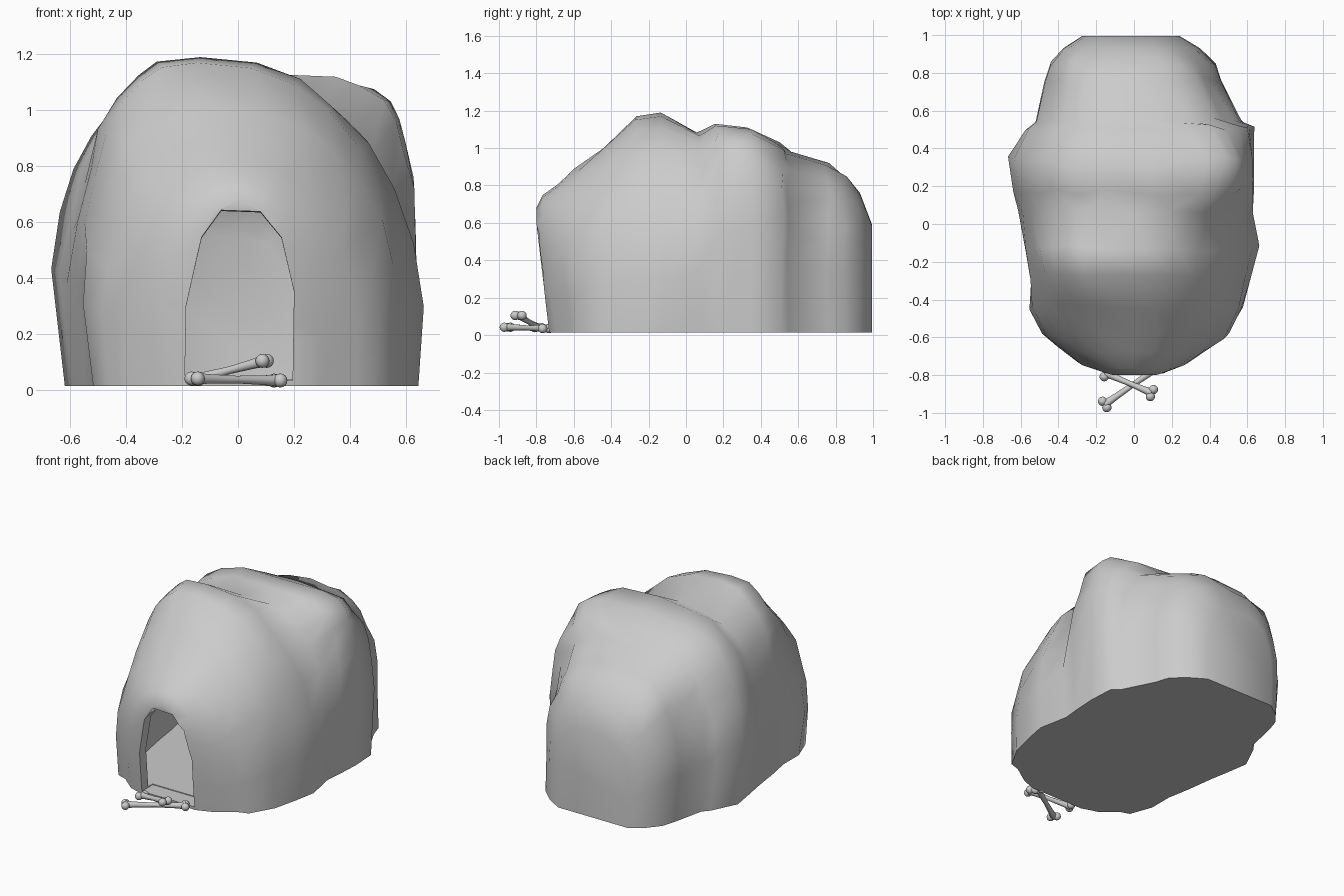
import bpy, bmesh, math, random
from mathutils import Vector

if "Cube" in bpy.data.objects:
    bpy.data.objects.remove(bpy.data.objects["Cube"])

BASE = 0.015
WALL = 0.04


def mesh_object(name, bm):
    bmesh.ops.recalc_face_normals(bm, faces=bm.faces)
    me = bpy.data.meshes.new(name)
    bm.to_mesh(me)
    bm.free()
    ob = bpy.data.objects.new(name, me)
    bpy.context.collection.objects.link(ob)
    return ob


def loft(name, rings):
    # Skin closed rings of equal length and cap both ends
    bm = bmesh.new()
    loops = [[bm.verts.new(p) for p in r] for r in rings]
    n = len(loops[0])
    for a, b in zip(loops, loops[1:]):
        for i in range(n):
            j = (i + 1) % n
            bm.faces.new((a[i], a[j], b[j], b[i]))
    bm.faces.new(loops[0])
    bm.faces.new(loops[-1])
    return mesh_object(name, bm)


def activate(ob):
    bpy.ops.object.select_all(action='DESELECT')
    ob.select_set(True)
    bpy.context.view_layer.objects.active = ob


# Rock arches from front to back: y, left x, right x, height, apex x,
# squareness of left and right shoulder
sections = [
    (-0.80, -0.20, 0.21, 0.68, 0.00, 2.3, 2.3),
    (-0.765, -0.32, 0.31, 0.75, 0.00, 2.3, 2.3),
    (-0.68, -0.43, 0.44, 0.81, 0.00, 2.4, 2.3),
    (-0.59, -0.50, 0.51, 0.89, 0.00, 2.6, 2.3),
    (-0.44, -0.56, 0.60, 1.00, -0.05, 2.7, 2.3),
    (-0.28, -0.56, 0.64, 1.17, -0.14, 2.8, 2.3),
    (-0.13, -0.59, 0.67, 1.19, -0.14, 2.8, 2.3),
    (0.07, -0.62, 0.63, 1.08, 0.00, 3.0, 2.8),
    (0.17, -0.64, 0.64, 1.13, 0.10, 3.2, 4.2),
    (0.34, -0.67, 0.65, 1.11, 0.10, 3.4, 5.0),
    (0.51, -0.58, 0.64, 1.03, 0.05, 3.2, 4.0),
    (0.55, -0.54, 0.59, 0.98, 0.00, 3.0, 3.4),
    (0.76, -0.49, 0.48, 0.92, 0.00, 3.0, 3.0),
    (0.85, -0.46, 0.45, 0.86, 0.00, 3.0, 3.0),
    (0.93, -0.39, 0.36, 0.76, 0.00, 3.0, 3.0),
    (0.995, -0.29, 0.25, 0.59, 0.00, 3.0, 3.0),
]


def rock_ring(sec, base=BASE, count=16):
    y, xl, xr, h, cx, nl, nr = sec
    random.seed(int(h * 1000))
    ring = []
    for i in range(count + 1):
        t = math.pi * i / count
        c, s = math.cos(t), max(0.0, math.sin(t))
        e = nr if c > 0 else nl
        half = (xr - cx) if c > 0 else (cx - xl)
        u = math.copysign(abs(c) ** (2 / e), c)
        z = base + (h - base) * s ** (2 / e)
        taper = 1 - (0.04 if c > 0 else 0.08) * max(0, 1 - z / 0.4)
        x = (cx + half * u) * taper
        dx, dy = random.uniform(-0.014, 0.014), random.uniform(-0.018, 0.018)
        if y < -0.6:                       # overhanging brow at the mouth
            y2 = y + 0.07 * max(0, 1 - z / 0.6)
        else:
            y2 = y
            if y < 0.9 and 0 < i < count:
                x, y2 = x + dx, y2 + dy
        ring.append((x, y2, z))
    return ring


def inset(sec):
    y, xl, xr, h, cx, nl, nr = sec
    y2 = 0.06 + (y - 0.06) * 0.96
    return (y2, xl + WALL, xr - WALL, h - WALL, cx, nl, nr)


rock = loft("cave_rock", [rock_ring(s) for s in sections])

# Hollow inside and arched mouth
hollow = loft("hollow_cutter",
              [rock_ring(inset(s), 0.04) for s in sections[1:]])
mouth = [(0.195, 0.035), (0.2, 0.35), (0.155, 0.54), (0.08, 0.63),
         (-0.06, 0.635), (-0.13, 0.54), (-0.185, 0.3), (-0.19, 0.035)]
door = loft("mouth_cutter",
            [[(x, -1.0, 0.035 + (z - 0.035) * 1.03) for x, z in mouth],
             [(x, -0.62, z) for x, z in mouth]])
activate(rock)
for cutter in (hollow, door):
    cutter.hide_render = True
    cut = rock.modifiers.new("cut", 'BOOLEAN')
    cut.operation = 'DIFFERENCE'
    cut.solver = 'EXACT'
    cut.object = cutter
    bpy.ops.object.modifier_apply(modifier=cut.name)
    bpy.data.objects.remove(cutter)
bpy.ops.object.shade_smooth_by_angle(angle=math.radians(80))


# Bones: waisted shaft with two knobs on each end
def bone(name, a, b):
    a, b = Vector(a), Vector(b)
    axis = (b - a).normalized()
    side = axis.cross(Vector((0, 0, 1))).normalized()
    up = side.cross(axis)
    shaft = [(0, 0.023), (0.15, 0.018), (0.5, 0.014), (0.85, 0.018), (1, 0.023)]
    rings = []
    for t, r in shaft:
        p = a.lerp(b, t)
        rings.append([p + r * (side * math.cos(k * math.pi / 5)
                               + up * math.sin(k * math.pi / 5))
                      for k in range(10)])
    ob = loft(name, rings)
    bm = bmesh.new()
    bm.from_mesh(ob.data)
    for end in (a, b):
        for s in (-1, 1):
            r = bmesh.ops.create_uvsphere(bm, u_segments=12, v_segments=8,
                                          radius=0.025)
            bmesh.ops.translate(bm, verts=r['verts'], vec=end + side * s * 0.02)
    bm.to_mesh(ob.data)
    bm.free()
    activate(ob)
    bpy.ops.object.shade_smooth_by_angle(angle=math.radians(50))


bone("bone_flat", (-0.155, -0.955, 0.042), (0.14, -0.75, 0.035))
bone("bone_leaning", (0.095, -0.895, 0.105), (-0.15, -0.79, 0.04))
